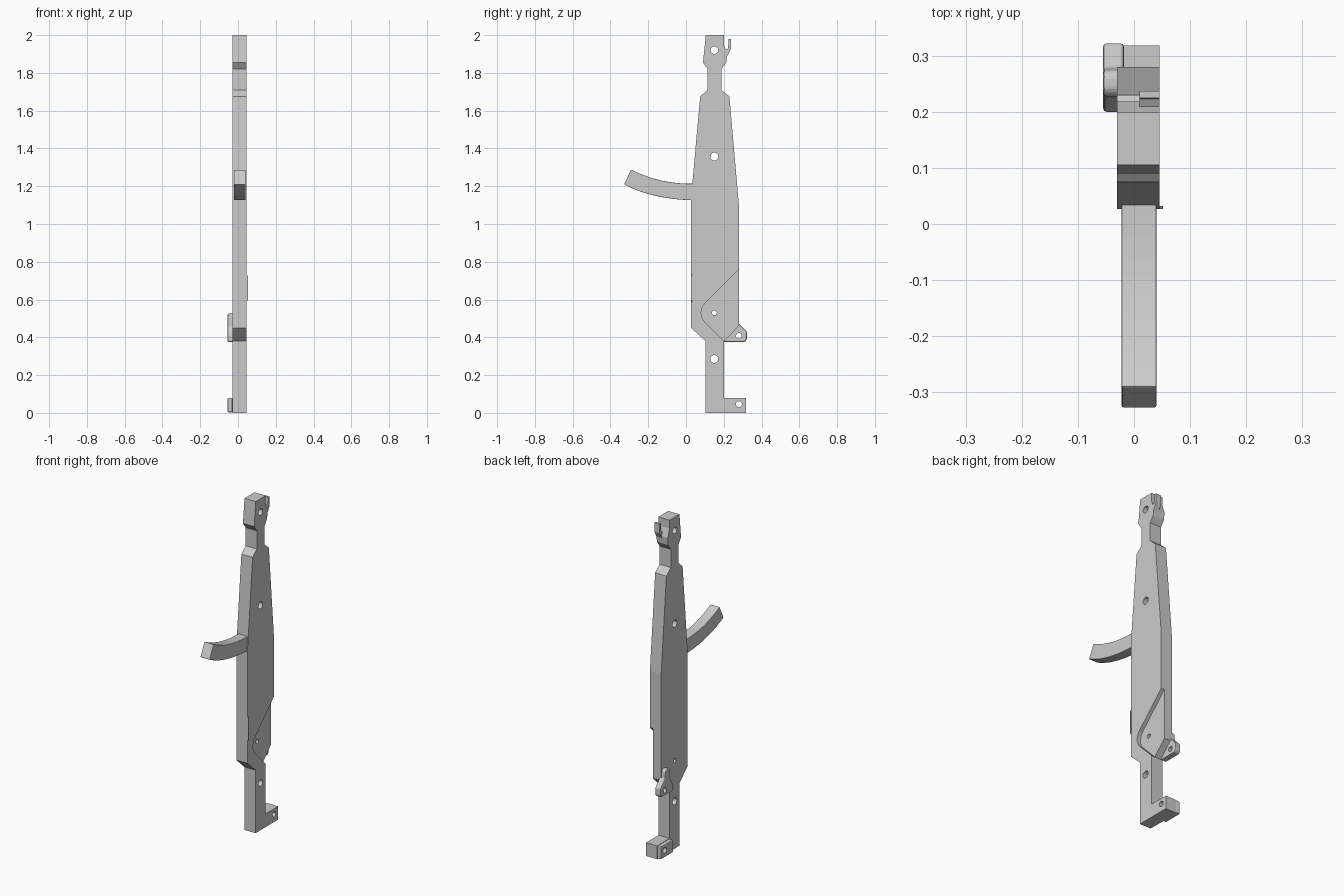
import bpy, bmesh
from math import sin, cos, pi, radians
from mathutils import Vector, Matrix

old = bpy.data.objects.get("Cube")
if old:
    bpy.data.objects.remove(old)

GREY = (0.6, 0.6, 0.6, 1)
mat = bpy.data.materials.new("plain grey")
mat.use_nodes = True
mat.diffuse_color = GREY
mat.node_tree.nodes["Principled BSDF"].inputs["Base Color"].default_value = GREY


def prism(name, outline, x0, x1, bevel=0):
    """Extrude a (y, z) outline from x0 to x1."""
    bm = bmesh.new()
    face = bm.faces.new([bm.verts.new((x0, y, z)) for y, z in outline])
    out = bmesh.ops.extrude_face_region(bm, geom=[face])["geom"]
    bmesh.ops.translate(bm, vec=(x1 - x0, 0, 0),
                        verts=[v for v in out if isinstance(v, bmesh.types.BMVert)])
    bmesh.ops.recalc_face_normals(bm, faces=bm.faces)
    mesh = bpy.data.meshes.new(name)
    bm.to_mesh(mesh)
    bm.free()
    mesh.materials.append(mat)
    obj = bpy.data.objects.new(name, mesh)
    bpy.context.collection.objects.link(obj)
    if bevel:
        mod = obj.modifiers.new("soft edges", "BEVEL")
        mod.width, mod.segments = bevel, 2
        mod.limit_method, mod.angle_limit = "ANGLE", radians(30)
    return obj


def cut(obj, cutter):
    """Subtract a cutter, keep the result and drop the cutter."""
    cutter.hide_render = True
    mod = obj.modifiers.new("cut", "BOOLEAN")
    mod.operation, mod.solver, mod.object = "DIFFERENCE", "EXACT", cutter
    bpy.context.view_layer.update()
    graph = bpy.context.evaluated_depsgraph_get()
    mesh = bpy.data.meshes.new_from_object(obj.evaluated_get(graph))
    obj.modifiers.clear()
    obj.data = mesh
    bpy.data.objects.remove(cutter)


def arc(y, z, r, start, end, n):
    steps = [radians(start + (end - start) * i / n) for i in range(n + 1)]
    return [(y + r * cos(a), z + r * sin(a)) for a in steps]


def drill(obj, y, z, r):
    cut(obj, prism("hole_cutter", arc(y, z, r, 0, 345, 23), -0.2, 0.2))


def bezier(a, b, c, n=10):
    a, b, c = Vector(a), Vector(b), Vector(c)
    ts = [i / n for i in range(n + 1)]
    return [tuple(a * (1 - t) ** 2 + b * 2 * t * (1 - t) + c * t * t) for t in ts]


# Main body: head, neck, long tapered middle, lower column and foot
body = prism("body", [
    (0.103, 0), (0.318, 0), (0.318, 0.08), (0.2, 0.08), (0.2, 0.378),
    (0.28, 0.46), (0.28, 1.1), (0.23, 1.675), (0.188, 1.71), (0.188, 1.82),
    (0.213, 1.855), (0.218, 1.9), (0.2, 1.95), (0.2, 2.0), (0.105, 2.0),
    (0.09, 1.855), (0.115, 1.82), (0.115, 1.71), (0.075, 1.675),
    (0.027, 1.14), (0.027, 0.45), (0.103, 0.38)], -0.03, 0.045)

# Recessed pocket with a rounded corner on the +x side
pocket = [(0.32, 0.8)] + arc(0.15, 0.53, 0.07, 135, 225, 8) + [(0.203, 0.377), (0.32, 0.377)]
cut(body, prism("pocket_cutter", pocket, 0.023, 0.1))

# Holes through the body
for y, z, r in [(0.15, 1.92, 0.02), (0.15, 1.357, 0.021), (0.15, 0.53, 0.013),
                (0.15, 0.285, 0.021), (0.28, 0.046, 0.016)]:
    drill(body, y, z, r)

# Small hook behind the head
prism("head_hook", [(0.205, 1.87), (0.218, 1.89), (0.237, 1.925), (0.237, 1.98),
                    (0.225, 1.98), (0.223, 1.93), (0.205, 1.92)], 0.01, 0.045)

# Curved arm reaching forward
upper = bezier((0.05, 1.213), (-0.14, 1.21), (-0.29, 1.288))
lower = bezier((-0.328, 1.21), (-0.18, 1.13), (0.05, 1.125))
prism("curved_arm", upper + lower, -0.022, 0.04, 0.003)

# Side lug with a finger, and the thickened side of the foot
lug = prism("side_lug", [
    (0.2, 0.375), (0.31, 0.375), (0.322, 0.388), (0.322, 0.43), (0.278, 0.475),
    (0.274, 0.515), (0.264, 0.525), (0.24, 0.525), (0.228, 0.515),
    (0.225, 0.46), (0.2, 0.41)], -0.055, -0.018, 0.006)
drill(lug, 0.28, 0.408, 0.015)
foot_pad = prism("foot_pad", [(0.2, 0.003), (0.318, 0.003), (0.318, 0.08), (0.2, 0.08)],
                 -0.055, -0.029, 0.006)
drill(foot_pad, 0.28, 0.046, 0.016)

# Thin tab on the front edge, a trapezoid turned to face forward
tab = prism("front_tab", [(-0.04, 0.58), (-0.052, 0.595), (-0.052, 0.725), (-0.04, 0.74)],
            0.027, 0.032)
tab.data.transform(Matrix.Rotation(-pi / 2, 4, "Z"))
tab.data.transform(Matrix.Scale(-1, 4, (1, 0, 0)))
tab.data.transform(Matrix.Scale(-1, 4, (0, 1, 0)))
